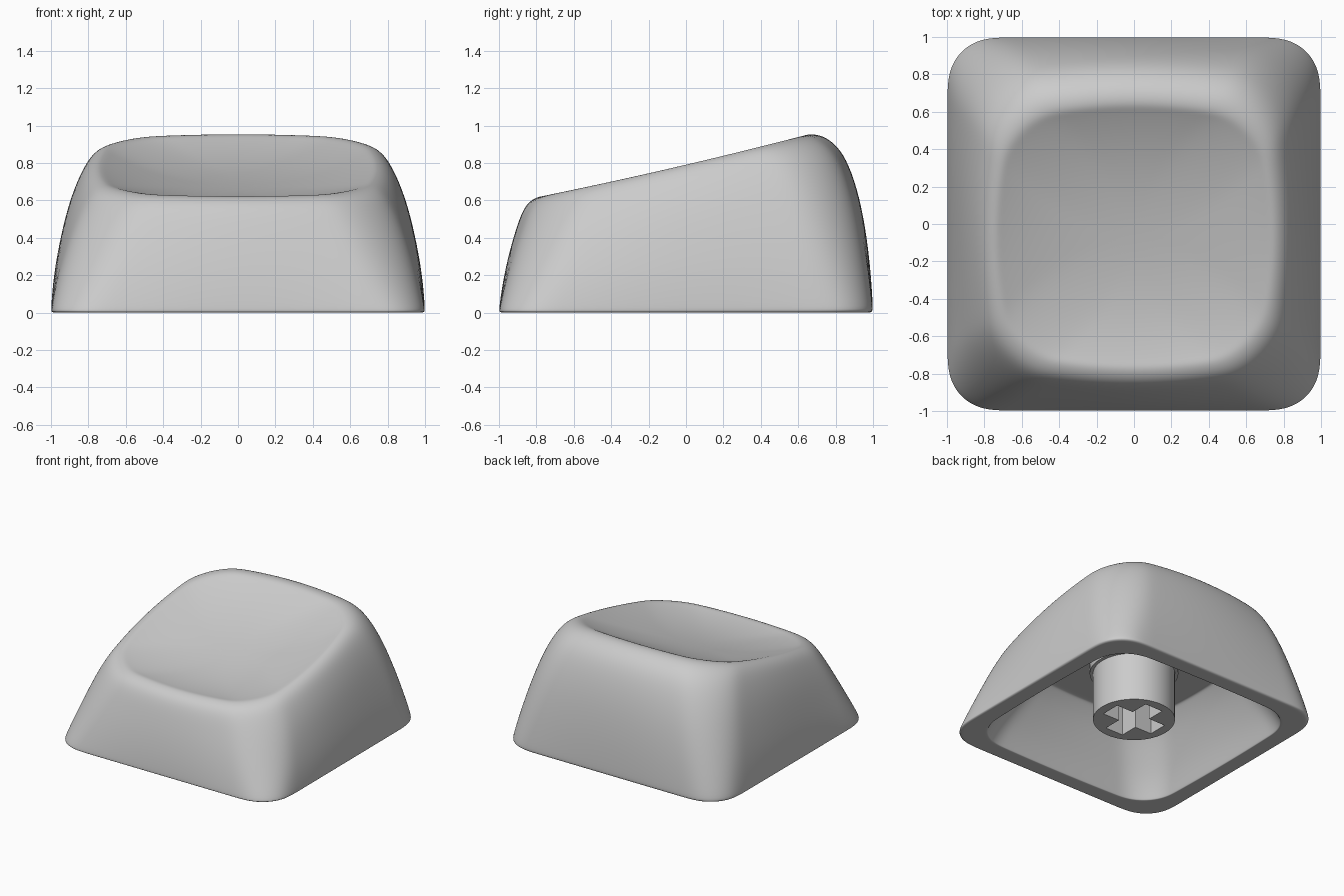
import bpy, bmesh
from math import sin, cos, pi, sqrt

if "Cube" in bpy.data.objects:
    bpy.data.objects.remove(bpy.data.objects["Cube"])

grey = bpy.data.materials.new("light grey plastic")
grey.use_nodes = True
GREY = (0.6, 0.6, 0.6, 1)
grey.diffuse_color = GREY
grey.node_tree.nodes["Principled BSDF"].inputs["Base Color"].default_value = GREY

SEGMENTS = 96


def top_surface(y):
    """Height of the tilted, slightly hollow surface that holds the rim."""
    return 0.795 + 0.235 * y + 0.02 * y * y


def bowed_square(a, radius, bow):
    """Point at angle a on a unit rounded square whose sides bow outwards."""
    low, high = sorted((abs(cos(a)), abs(sin(a))))
    core = 1 - radius
    if low / high <= core:
        r = 1 / high
    else:
        k = core * (low + high)
        r = k + sqrt(k * k - 2 * core * core + radius * radius)
    x, y = r * cos(a), r * sin(a)
    return x * (1 - bow * y * y), y * (1 - bow * x * x)


def ring(bm, half_x, front, back, radius, bow, height):
    """Loop of vertices on a bowed square; height is a function of y."""
    verts = []
    for i in range(SEGMENTS):
        u, v = bowed_square(2 * pi * (i + 0.5) / SEGMENTS, radius, bow)
        y = (front + back) / 2 + (back - front) / 2 * v
        verts.append(bm.verts.new((half_x * u, y, height(y))))
    return verts


# Cap shell: one loft from the ceiling, down the cavity, around the lip,
# up the outer walls, over the rim and into the dish
bm = bmesh.new()
rings = []

# Cavity and lip: half size, corner radius, bow, height
for half, radius, bow, z in [
        (0.05, 1, 0, 0.52), (0.3, 0.7, 0.05, 0.52), (0.58, 0.4, 0.08, 0.52),
        (0.61, 0.4, 0.08, 0.52), (0.625, 0.4, 0.08, 0.505), (0.69, 0.38, 0.07, 0.42),
        (0.765, 0.35, 0.06, 0.28), (0.825, 0.32, 0.04, 0.14), (0.862, 0.3, 0.025, 0.015),
        (0.867, 0.3, 0.025, 0), (0.877, 0.3, 0.025, 0), (0.97, 0.25, 0, 0),
        (0.985, 0.25, 0, 0)]:
    rings.append(ring(bm, half, -half, half, radius, bow, lambda y: z))

# Outer walls: share of rim height, half width, front, back, radius, bow
for share, half, front, back, radius, bow in [
        (0.008, 0.997, -0.997, 0.997, 0.25, 0), (0.025, 1, -1, 1, 0.25, 0),
        (0.25, 0.986, -0.983, 0.985, 0.3, 0.03),
        (0.5, 0.948, -0.952, 0.95, 0.33, 0.06),
        (0.7, 0.907, -0.918, 0.9, 0.34, 0.085),
        (0.85, 0.86, -0.887, 0.84, 0.35, 0.1),
        (0.94, 0.82, -0.858, 0.767, 0.35, 0.11),
        (0.985, 0.78, -0.822, 0.7, 0.35, 0.115),
        (1, 0.74, -0.775, 0.64, 0.35, 0.12)]:
    rings.append(ring(bm, half, front, back, radius, bow,
                      lambda y: share * top_surface(y)))

# Dish: shrinking copies of the rim, sinking towards the middle
for s in (0.95, 0.88, 0.76, 0.6, 0.42, 0.24, 0.08):
    drop = 0.1 * (1 - s ** 2.5)
    rings.append(ring(bm, 0.74 * s, -0.0675 - 0.7075 * s, -0.0675 + 0.7075 * s,
                      1 - 0.65 * s, 0.12 * s, lambda y: top_surface(y) - drop))

for low, high in zip(rings, rings[1:]):
    for i in range(SEGMENTS):
        j = (i + 1) % SEGMENTS
        bm.faces.new((low[i], low[j], high[j], high[i]))
bm.faces.new(rings[0])
bm.faces.new(rings[-1])
bmesh.ops.recalc_face_normals(bm, faces=bm.faces)
mesh = bpy.data.meshes.new("cap_shell")
bm.to_mesh(mesh)
bm.free()
shell = bpy.data.objects.new("cap_shell", mesh)
bpy.context.collection.objects.link(shell)
mesh.materials.append(grey)
subdivision = shell.modifiers.new("smooth_form", "SUBSURF")
subdivision.levels = subdivision.render_levels = 2
for poly in mesh.polygons:
    poly.use_smooth = True


def extruded(name, outlines, z0, z1):
    """Solid made from flat outlines; inner outlines become holes."""
    curve = bpy.data.curves.new(name, "CURVE")
    curve.dimensions = "2D"
    curve.fill_mode = "BOTH"
    curve.extrude = (z1 - z0) / 2
    for points in outlines:
        spline = curve.splines.new("POLY")
        spline.points.add(len(points) - 1)
        spline.use_cyclic_u = True
        for p, (x, y) in zip(spline.points, points):
            p.co = (x, y, 0, 1)
    curve.materials.append(grey)
    obj = bpy.data.objects.new(name, curve)
    obj.location.z = (z0 + z1) / 2
    bpy.context.collection.objects.link(obj)
    bpy.ops.object.select_all(action="DESELECT")
    obj.select_set(True)
    bpy.context.view_layer.objects.active = obj
    bpy.ops.object.convert(target="MESH")
    bpy.ops.object.shade_smooth_by_angle(angle=0.6)


def circle(r):
    return [(r * cos(2 * pi * i / 64), r * sin(2 * pi * i / 64)) for i in range(64)]


# Stem with a cross-shaped slot
w, l = 0.08, 0.23
cross = []
for c, s in ((1, 0), (0, 1), (-1, 0), (0, -1)):
    cross += [(x * c - y * s, x * s + y * c) for x, y in ((l, -w), (l, w), (w, w))]
extruded("stem", [circle(0.305), cross], 0.065, 0.53)

# Collar where the stem meets the ceiling
extruded("stem_collar", [circle(0.33), circle(0.295)], 0.46, 0.53)
